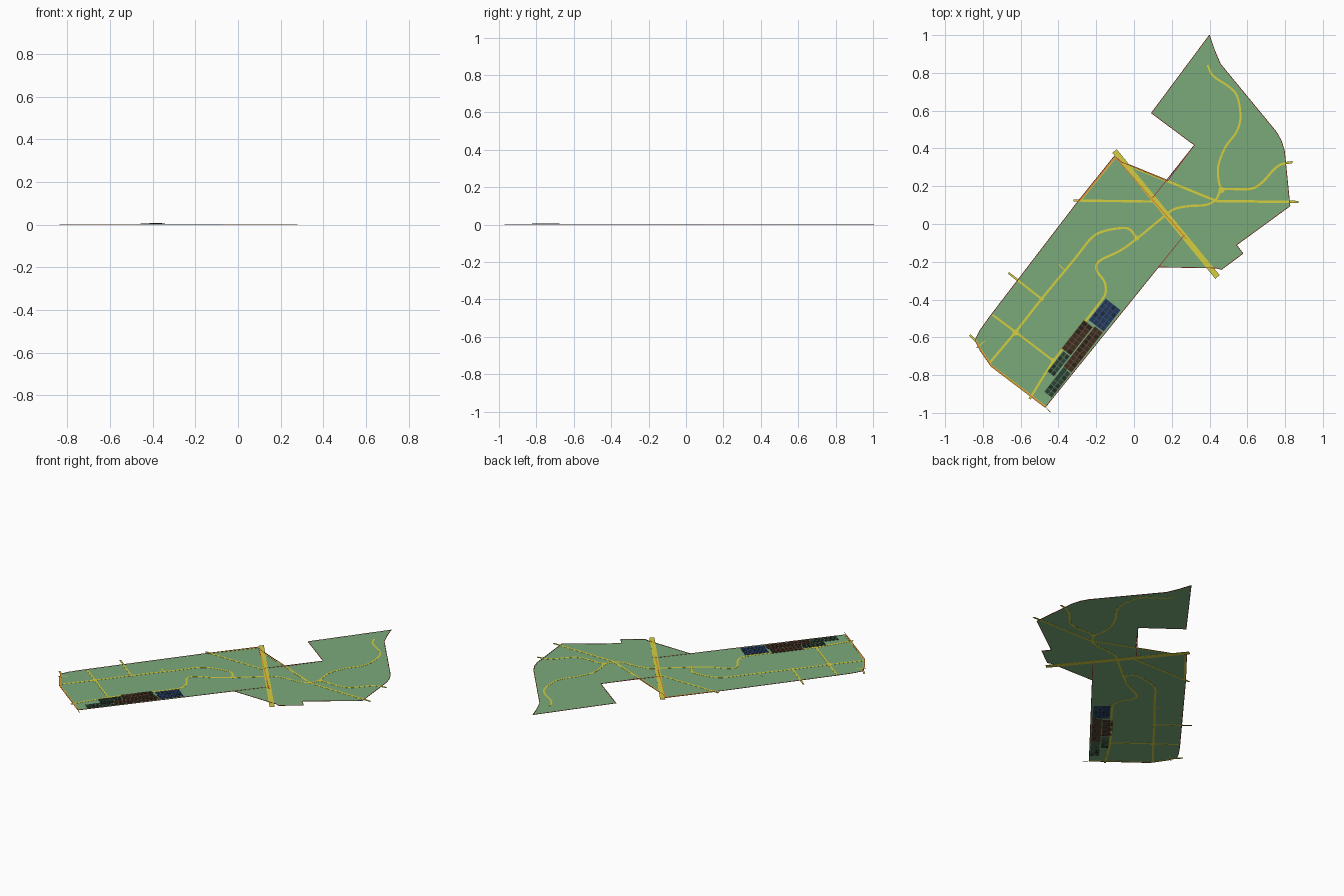
import bpy, bmesh, random
from mathutils import Vector

if "Cube" in bpy.data.objects:
    bpy.data.objects.remove(bpy.data.objects["Cube"])

random.seed(3)
UNIT = 189.0


def plan(pts):
    """Survey grid (x right, y down) to model space."""
    return [Vector(((x - 1134.5) / UNIT, (225 - y) / UNIT, 0)) for x, y in pts]


def material(name, r, g, b):
    m = bpy.data.materials.new(name)
    m.diffuse_color = (r, g, b, 1)
    m.use_nodes = True
    m.node_tree.nodes["Principled BSDF"].inputs["Base Color"].default_value = m.diffuse_color
    return m


GREEN = material("grass", .195, .402, .195)
YELLOW = material("road_yellow", .66, .61, .05)
RED = material("boundary_red", .32, .05, .03)
ORANGE = material("line_orange", .75, .22, .03)


def finish(bm, name, mats):
    me = bpy.data.meshes.new(name)
    bmesh.ops.recalc_face_normals(bm, faces=bm.faces)
    bm.to_mesh(me)
    bm.free()
    for m in mats:
        me.materials.append(m)
    ob = bpy.data.objects.new(name, me)
    bpy.context.collection.objects.link(ob)
    return ob


def smooth(p, n=6):
    """Catmull-Rom curve through the points."""
    q = [p[0] * 2 - p[1]] + p + [p[-1] * 2 - p[-2]]
    out = []
    for a, b, c, d in zip(q, q[1:], q[2:], q[3:]):
        for i in range(n):
            t = i / n
            out.append(.5 * (2 * b + (c - a) * t + (2 * a - 5 * b + 4 * c - d) * t * t
                             + (3 * b - a - 3 * c + d) * t ** 3))
    return out + [p[-1]]


def ribbon(name, pts, width, mat, top=.0014, bottom=0, curved=False, closed=False):
    """Thin strip following a path, mitred at the bends."""
    p = plan(pts)
    if curved:
        p = smooth(p)
    bm = bmesh.new()
    rings = []
    n = len(p)
    for i, c in enumerate(p):
        a = p[i - 1] if (i or closed) else c
        b = p[(i + 1) % n] if (i < n - 1 or closed) else c
        d1 = (c - a).normalized() if a != c else (b - c).normalized()
        d2 = (b - c).normalized() if b != c else d1
        tan = (d1 + d2).normalized()
        side = Vector((-tan.y, tan.x, 0)) * width / 2 / max(.5, tan.dot(d1))
        rings.append([bm.verts.new((*(c + s * side).xy, z))
                      for s, z in ((1, bottom), (1, top), (-1, top), (-1, bottom))])
    for i in range(n if closed else n - 1):
        r, q = rings[i], rings[(i + 1) % n]
        for k in range(4):
            bm.faces.new((r[k], r[k - 1], q[k - 1], q[k]))
    if not closed:
        bm.faces.new(rings[0])
        bm.faces.new(rings[-1])
    return finish(bm, name, [mat])


# Ground sheet
OUTLINE = [(1210, 36), (1215, 51), (1221, 65), (1277, 133), (1282, 142), (1285, 152),
           (1290.5, 207), (1237, 246), (1243.5, 254.5), (1222, 270.5), (1217, 269),
           (1159, 268), (1046, 408), (991, 366), (980, 350), (975.5, 341), (980, 332),
           (990, 318), (1078, 203), (1115, 157), (1122, 163), (1168, 182),
           (1195, 146), (1152, 114)]
bm = bmesh.new()
face = bm.faces.new([bm.verts.new((v.x, v.y, .0007)) for v in plan(OUTLINE)])
bmesh.ops.triangulate(bm, faces=[face])
ground = finish(bm, "ground", [GREEN])
for poly in ground.data.polygons:
    if poly.normal.z < 0:
        poly.flip()

# Red parcel boundaries
ribbon("site_boundary", OUTLINE, .004, RED, .0018, -.0, closed=True)
ribbon("inner_boundary_north", [(1195, 146), (1153, 199)], .004, RED, .0018)
ribbon("inner_boundary_south", [(1159, 268), (1185, 236)], .004, RED, .0018)

# Curving roads
ribbon("main_road", [(1030, 400), (1054, 362), (1078, 332), (1100, 304), (1106, 294),
                     (1105, 283), (1098, 273), (1097, 266), (1103, 260), (1120, 252),
                     (1137, 240), (1165, 217), (1175, 210), (1190, 207), (1206, 206),
                     (1216, 201), (1221, 192), (1227, 190), (1250, 190), (1262, 184),
                     (1275, 170), (1283, 165), (1293, 163)], .012, YELLOW, curved=True)
ribbon("north_road", [(1222, 192), (1219, 180), (1219, 166), (1226, 148), (1237, 133),
                      (1241, 118), (1238, 98), (1230, 88), (1214, 77), (1208, 66)],
       .011, YELLOW, curved=True)
ribbon("west_road", [(1137, 239), (1131, 231), (1123, 229), (1105, 232), (1092, 239),
                     (1075, 260), (1042, 300), (1016, 333), (990, 364)],
       .012, YELLOW, curved=True)

# Straight roads
STRAIGHT = {
    "highway": ([(1115, 152), (1218, 278)], .03),
    "east_road": ([(1121, 163), (1217, 202), (1299, 203)], .013),
    "cross_road": ([(1074, 201.5), (1154, 202.5)], .012),
    "northwest_edge_road": ([(1079, 203), (1115, 159)], .013),
    "west_access": ([(1009, 274), (1042, 300)], .011),
    "south_cross_road": ([(993, 316), (1016, 333), (1054, 362)], .011),
    "south_edge_road": ([(970, 336), (977, 343), (981, 351), (992, 367), (1046, 408)], .011),
    "short_spur": ([(1059, 265), (1065, 271)], .006),
    "corner_spur": ([(977, 349), (985, 342)], .006),
}
for name, (pts, w) in STRAIGHT.items():
    ribbon(name, pts, w, YELLOW)
ribbon("corner_marker", [(1045, 407), (1051, 413.5)], .003, YELLOW)

# Orange centre lines
for name, pts in (("highway_line", [(1115, 157), (1187, 240)]),
                  ("northwest_line", [(1079, 203), (1115, 159)]),
                  ("south_line", [(977, 343), (981, 351), (992, 367), (1046, 408)])):
    ribbon(name, pts, .005, ORANGE, .0022, .001)

# Junction discs
for i, (x, y, r) in enumerate([(1137, 239, .014), (1016, 333.5, .017),
                               (1042, 300, .012), (1054, 362, .015), (1222, 191, .016)]):
    bm = bmesh.new()
    bmesh.ops.create_cone(bm, cap_ends=True, segments=20, radius1=r, radius2=r, depth=.0014)
    c = plan([(x, y)])[0]
    bmesh.ops.translate(bm, verts=bm.verts, vec=(c.x, c.y, .0007))
    finish(bm, f"junction_{i + 1}", [YELLOW])

# Building lots: grids of slabs along the south-east edge
ORIGIN = plan([(1046, 408)])[0]
ALONG = Vector((.617, .787, 0))
INWARD = Vector((-.787, .617, 0))


def slab(bm, s0, s1, t0, t1, h, index):
    """Box in the lot frame (s along the edge, t inward)."""
    vs = [bm.verts.new(ORIGIN + ALONG * s / UNIT + INWARD * t / UNIT + Vector((0, 0, z)))
          for z in (0, h) for s, t in ((s0, t0), (s1, t0), (s1, t1), (s0, t1))]
    for f in ((0, 3, 2, 1), (4, 5, 6, 7), (0, 1, 5, 4), (1, 2, 6, 5), (2, 3, 7, 6), (3, 0, 4, 7)):
        bm.faces.new([vs[k] for k in f]).material_index = index


def lots(name, s0, s1, t0, t1, ns, nt, colours, h=.004):
    mats = [material(f"{name}_{i}", *c) for i, c in enumerate(colours)]
    bm = bmesh.new()
    slab(bm, s0, s1, t0, t1, .0025, 1)
    ds, dt = (s1 - s0) / ns, (t1 - t0) / nt
    for i in range(ns):
        for j in range(nt):
            g = .45
            slab(bm, s0 + i * ds + g, s0 + (i + 1) * ds - g, t0 + j * dt + g,
                 t0 + (j + 1) * dt - g, h, 0 if random.random() < .75 else 2)
    finish(bm, name, mats)


BLUE = [(.016, .036, .095), (.035, .075, .15), (.012, .022, .055)]
BROWN = [(.05, .025, .012), (.10, .065, .04), (.025, .014, .009)]
DARK = [(.024, .055, .032), (.08, .16, .09), (.016, .028, .02)]
lots("blue_lots", 95, 122.5, .7, 19.5, 5, 4, BLUE)
lots("brown_lots", 43, 94, .7, 11, 10, 2, BROWN)
lots("brown_inner_lots", 56, 92, 12, 23.5, 7, 2, BROWN)
lots("green_lots", 11, 42, .7, 10.5, 6, 2, DARK)
lots("green_inner_lots", 29, 55, 12, 20.5, 5, 2, DARK, .0045)
lots("tall_lots", 29, 43, 6, 10.5, 3, 1, DARK, .007)

# Red lane between the lot rows
ribbon("lot_lane", [(1056, 380), (1070, 362)], .004, RED, .0032)
